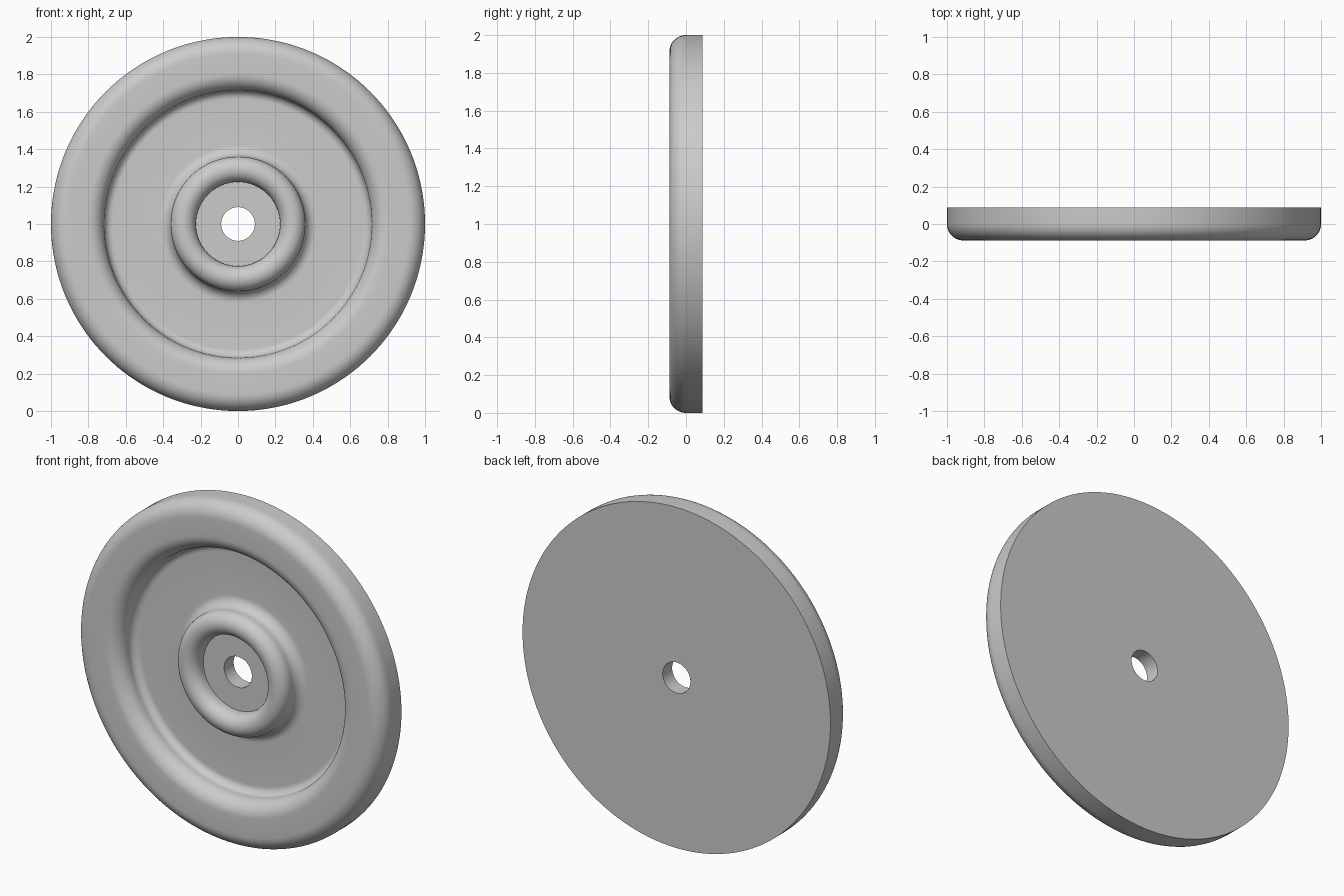
import bpy, bmesh
from math import sin, cos, radians
from mathutils import Vector, Matrix

cube = bpy.data.objects.get("Cube")
if cube:
    bpy.data.objects.remove(cube)

HALF = 0.088        # half the thickness
WEB = 0.05          # depth of the recessed web
RIM_R = 0.088       # rim rounding
HUB_R = 0.0675      # hub ring rounding


def arc(r, y, radius, start, end, steps=12):
    """Profile points (radius, y) on an arc; angles in degrees."""
    angles = [radians(start + (end - start) * i / steps) for i in range(steps + 1)]
    return [(r + radius * cos(a), y + radius * sin(a)) for a in angles]


# Closed cross-section, from the back of the bore round over the front
profile = [(0.09, HALF), (0.09, 0), (0.225, 0)]
profile += arc(0.225 + HUB_R, HUB_R - HALF, HUB_R, 180, 360, 24)   # hub ring
profile += arc(0.36 + 0.06, WEB - 0.06, 0.06, 180, 90)             # hub fillet
profile += arc(0.715 - 0.045, WEB - 0.045, 0.045, 90, 0)           # web fillet
profile += arc(0.715 + RIM_R, 0, RIM_R, 180, 270)                  # inner rim
profile += arc(1 - RIM_R, 0, RIM_R, 270, 360)                      # outer rim
profile += [(1, HALF)]

# Turn the cross-section about the axle
bm = bmesh.new()
verts = [bm.verts.new((r, y, 0)) for r, y in profile]
edges = [bm.edges.new((a, b)) for a, b in zip(verts, verts[1:] + verts[:1])]
bmesh.ops.spin(bm, geom=verts + edges, cent=(0, 0, 0), axis=(0, 1, 0),
               angle=radians(360), steps=144)
bmesh.ops.remove_doubles(bm, verts=bm.verts, dist=0.0001)
bmesh.ops.recalc_face_normals(bm, faces=bm.faces)
bmesh.ops.transform(bm, matrix=Matrix.Translation(Vector((0, 0, 1))), verts=bm.verts)
mesh = bpy.data.meshes.new("wheel_disc")
bm.to_mesh(mesh)
bm.free()

# Plain grey finish
grey = bpy.data.materials.new("light grey")
grey.use_nodes = True
colour = (0.6, 0.6, 0.6, 1)
grey.diffuse_color = colour
grey.node_tree.nodes["Principled BSDF"].inputs["Base Color"].default_value = colour
mesh.materials.append(grey)

wheel = bpy.data.objects.new("wheel_disc", mesh)
bpy.context.collection.objects.link(wheel)
bpy.ops.object.select_all(action="DESELECT")
wheel.select_set(True)
bpy.context.view_layer.objects.active = wheel
bpy.ops.object.shade_smooth_by_angle(angle=radians(35))
